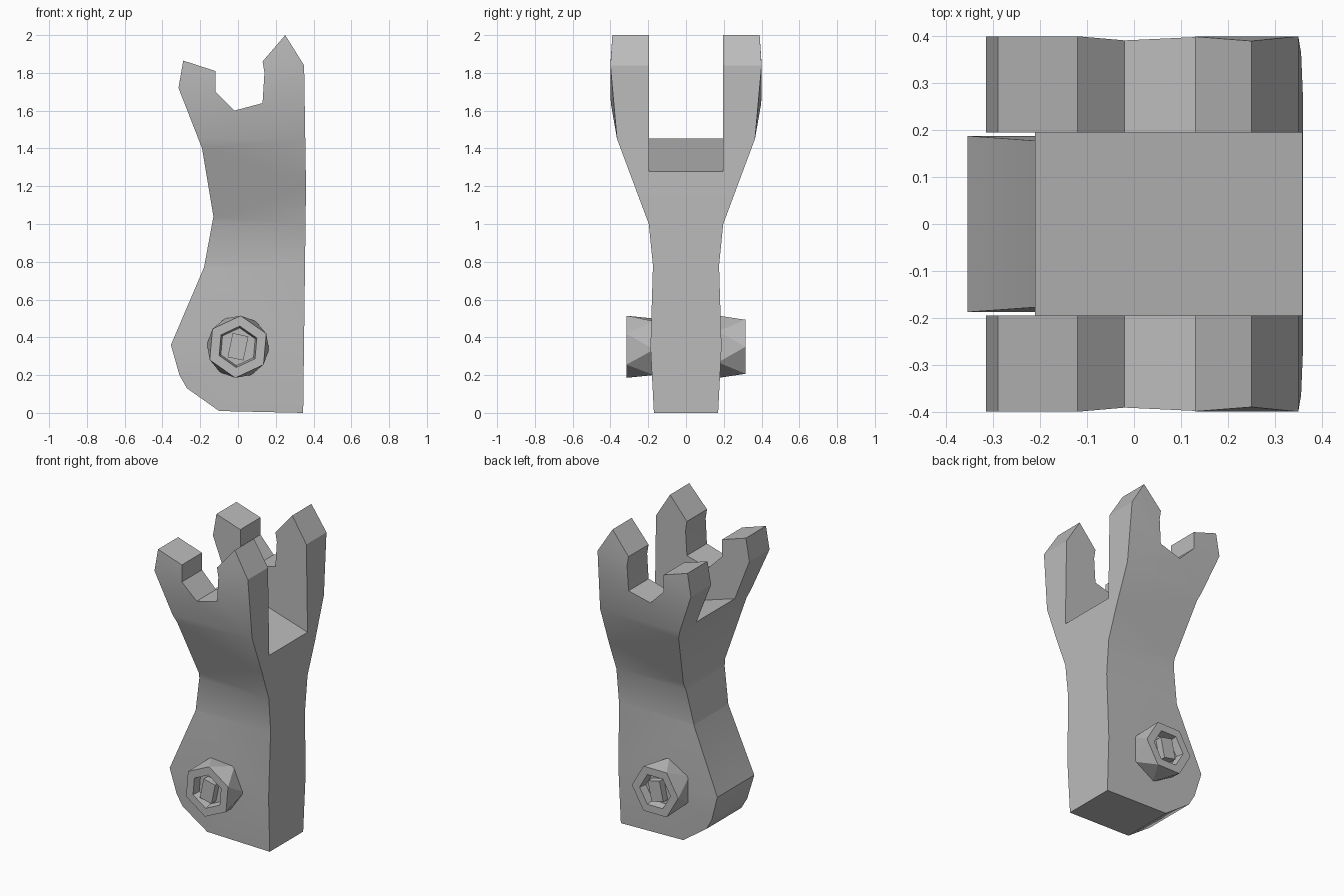
import bpy, bmesh, math
from mathutils import Vector, Matrix

if "Cube" in bpy.data.objects:
    bpy.data.objects.remove(bpy.data.objects["Cube"], do_unlink=True)

GREY = (0.5, 0.5, 0.5, 1)
steel = bpy.data.materials.new("grey steel")
steel.use_nodes = True
steel.diffuse_color = GREY
steel.node_tree.nodes["Principled BSDF"].inputs["Base Color"].default_value = GREY


def make_object(name, bm):
    bmesh.ops.recalc_face_normals(bm, faces=bm.faces)
    mesh = bpy.data.meshes.new(name)
    bm.to_mesh(mesh)
    bm.free()
    mesh.materials.append(steel)
    obj = bpy.data.objects.new(name, mesh)
    bpy.context.collection.objects.link(obj)
    return obj


def prism(points, half):
    """Extrude an x-z outline from y = -half to y = +half."""
    bm = bmesh.new()
    face = bm.faces.new([bm.verts.new((x, -half, z)) for x, z in points])
    out = bmesh.ops.extrude_face_region(bm, geom=[face])
    moved = [v for v in out["geom"] if isinstance(v, bmesh.types.BMVert)]
    bmesh.ops.translate(bm, verts=moved, vec=(0, 2 * half, 0))
    bmesh.ops.recalc_face_normals(bm, faces=bm.faces)
    return bm


# Half thickness of the bracket at each height
FLARE = [(0, 0.17), (0.35, 0.188), (0.78, 0.175), (1.0, 0.197),
         (1.45, 0.365), (1.65, 0.4), (1.85, 0.4), (2.0, 0.39)]


def half_depth(z):
    for (z0, d0), (z1, d1) in zip(FLARE, FLARE[1:]):
        if z <= z1:
            return d0 + (d1 - d0) * (z - z0) / (z1 - z0)
    return FLARE[-1][1]


# Bracket outline with the open notch at the top
outline = [(-0.1, 0.01), (0.345, 0), (0.36, 1.2), (0.35, 1.84), (0.25, 2.0),
           (0.13, 1.86), (0.14, 1.8), (0.13, 1.64), (-0.02, 1.6),
           (-0.12, 1.7), (-0.12, 1.81), (-0.29, 1.865), (-0.315, 1.72),
           (-0.19, 1.4), (-0.13, 1.04), (-0.18, 0.77), (-0.355, 0.36),
           (-0.31, 0.2), (-0.27, 0.13)]
bm = prism(outline, 1)
for z, _ in FLARE[1:5]:
    bmesh.ops.bisect_plane(bm, geom=bm.verts[:] + bm.edges[:] + bm.faces[:],
                           plane_co=(0, 0, z), plane_no=(0, 0, 1))
for v in bm.verts:
    v.co.y = math.copysign(half_depth(v.co.z), v.co.y)
bmesh.ops.triangulate(bm, faces=bm.faces[:])
bracket = make_object("forked_bracket", bm)

# Slot between the two arms, with a sloping floor
slot = make_object("slot_cutter", prism(
    [(-0.6, 1.574), (0.6, 1.203), (0.6, 2.3), (-0.6, 2.3)], 0.195))
slot.hide_render = True
cut = bracket.modifiers.new("slot", "BOOLEAN")
cut.operation = "DIFFERENCE"
cut.solver = "EXACT"
cut.object = slot
bpy.context.view_layer.objects.active = bracket
bracket.select_set(True)
bpy.ops.object.modifier_apply(modifier=cut.name)
bpy.data.objects.remove(slot, do_unlink=True)
bpy.ops.object.shade_smooth_by_angle(angle=math.radians(28))


def ring(bm, y, radius, turn):
    angles = [math.radians(turn + 60 * i) for i in range(6)]
    return [bm.verts.new((radius * math.cos(a), y, 0.35 + radius * math.sin(a)))
            for a in angles]


def nut(name, side, turn):
    """Twisted six-sided nut with a recessed face."""
    bm = bmesh.new()
    base = ring(bm, side * 0.17, 0.165, turn)
    rim = ring(bm, side * 0.315, 0.165, turn + 30)
    for i in range(6):
        j = (i + 1) % 6
        bm.faces.new((base[i], base[j], rim[i]))
        bm.faces.new((rim[i], base[j], rim[j]))
    bm.faces.new(base)
    cap = bm.faces.new(rim)
    bmesh.ops.recalc_face_normals(bm, faces=bm.faces)
    bmesh.ops.inset_individual(bm, faces=[cap], thickness=0.055)
    bmesh.ops.inset_individual(bm, faces=[cap], thickness=0.01, depth=-0.05)
    return make_object(name, bm)


def bolt_end(name, side):
    """Small tilted block inside the nut recess."""
    bm = bmesh.new()
    place = (Matrix.Translation((0, side * 0.285, 0.35))
             @ Matrix.Rotation(math.radians(12), 4, "Y")
             @ Matrix.Diagonal((0.085, 0.05, 0.13, 1)))
    bmesh.ops.create_cube(bm, size=1, matrix=place)
    return make_object(name, bm)


# Fasteners on the front and back of the base
for label, side, turn in (("front", -1, -5), ("back", 1, 30)):
    nut(label + "_nut", side, turn)
    bolt_end(label + "_bolt_end", side)
